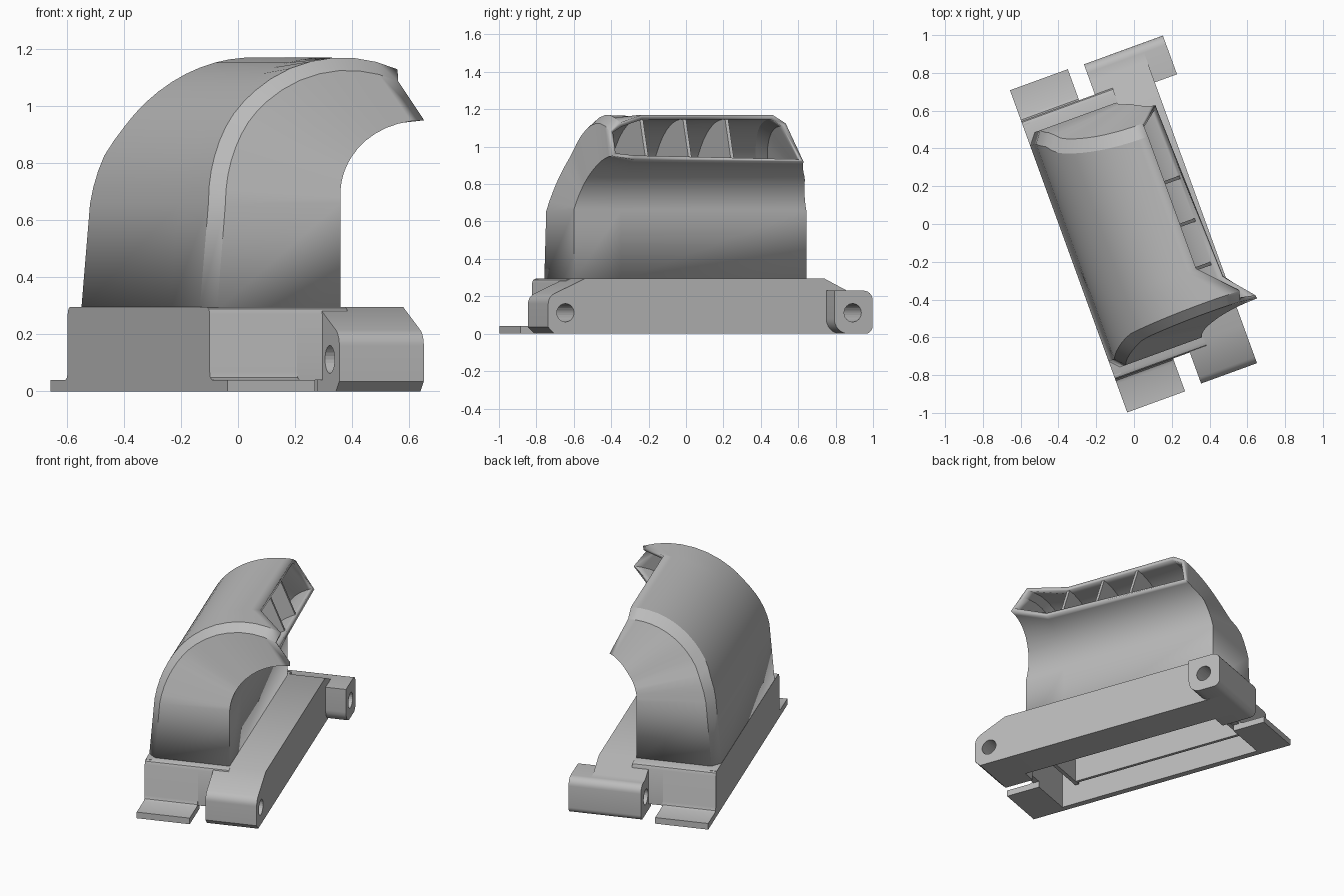
import bpy, bmesh, math
from mathutils import Vector

if "Cube" in bpy.data.objects:
    bpy.data.objects.remove(bpy.data.objects["Cube"], do_unlink=True)

# Single grey plastic
grey = bpy.data.materials.new("grey_plastic")
grey.use_nodes = True
COL = (0.5, 0.5, 0.5, 1)
grey.diffuse_color = COL
grey.node_tree.nodes["Principled BSDF"].inputs["Base Color"].default_value = COL

A = math.radians(20)
CA, SA = math.cos(A), math.sin(A)


def place(u, v, z):
    """Across (u), along (v), up (z): the whole part is turned 20 degrees."""
    return Vector((u * CA - v * SA, u * SA + v * CA, z))


def finish(name, bm):
    me = bpy.data.meshes.new(name)
    bm.to_mesh(me)
    bm.free()
    ob = bpy.data.objects.new(name, me)
    bpy.context.collection.objects.link(ob)
    me.materials.append(grey)
    return ob


def smooth(ob, angle=30):
    bpy.ops.object.select_all(action='DESELECT')
    ob.select_set(True)
    bpy.context.view_layer.objects.active = ob
    bpy.ops.object.shade_smooth_by_angle(angle=math.radians(angle))


def prism(name, pts, a, b, axis="u"):
    """Extrude a profile: (v, z) points along u, or (u, z) points along v."""
    def mk(p, w):
        return place(w, p[0], p[1]) if axis == "u" else place(p[0], w, p[1])
    bm = bmesh.new()
    lo = [bm.verts.new(mk(p, a)) for p in pts]
    hi = [bm.verts.new(mk(p, b)) for p in pts]
    n = len(pts)
    bm.faces.new(lo)
    bm.faces.new(hi[::-1])
    for i in range(n):
        j = (i + 1) % n
        bm.faces.new((lo[j], lo[i], hi[i], hi[j]))
    bmesh.ops.recalc_face_normals(bm, faces=bm.faces)
    return finish(name, bm)


def box(name, u0, u1, v0, v1, z0, z1):
    return prism(name, [(v0, z0), (v1, z0), (v1, z1), (v0, z1)], u0, u1)


def interp(table, z):
    if z <= table[0][0]:
        return table[0][1]
    for (z0, a), (z1, b) in zip(table, table[1:]):
        if z <= z1:
            return a + (b - a) * (z - z0) / (z1 - z0)
    return table[-1][1]


# ---- Curved duct: outer and inner elbow curves ----
def outer(deg, inset=0.0):
    t = math.radians(deg)
    return (0.2 - (0.545 - inset) * math.cos(t), 0.6 + (0.57 - inset) * math.sin(t))


def inner(deg, grow=0.0):
    t = math.radians(deg)
    return (0.478 + (0.345 + grow) * math.cos(t), 0.66 + (0.29 + grow) * math.sin(t))


def front_end(z):
    return -interp([(0.66, 0.687), (0.83, 0.635), (0.96, 0.59), (1.17, 0.57)], z)


def back_end(z):
    return interp([(0.66, 0.636), (0.83, 0.605), (0.91, 0.555), (1.17, 0.47)], z)


def station(ob, ok, of, ifr, ibk, ir_f, ir_k, ir_b):
    """Eight-point closed loop around the duct."""
    return [place(ob[0], back_end(ob[1]) - 0.06, ob[1]),
            place(ok[0], -0.335, ok[1]),
            place(of[0], front_end(of[1]) + 0.05, of[1]),
            place(ifr[0], front_end(ifr[1]), ifr[1]),
            place(ir_f[0], front_end(ir_f[1]), ir_f[1]),
            place(ir_k[0], -0.418, ir_k[1]),
            place(ir_b[0], back_end(ir_b[1]), ir_b[1]),
            place(ibk[0], back_end(ibk[1]), ibk[1])]


N = 15
foot_o, foot_i, foot_r = (-0.375, 0.285), (-0.328, 0.285), (0.133, 0.285)
loops = [station(foot_o, foot_o, foot_o, foot_i, foot_i, foot_r, foot_r, foot_r)]
for i in range(N + 1):
    t = i / N
    flare = max(0.0, (t - 0.55) / 0.45)      # front corner of the mouth reaches further out
    a = 6 + 87 * t
    b = 180 - 63 * t
    loops.append(station(outer(a), outer(a), outer(a + 19 * flare),
                         outer(a + 19 * flare, 0.045), outer(a, 0.045),
                         inner(b - 27 * flare), inner(b - 5 * flare), inner(b)))

bm = bmesh.new()
rows = [[bm.verts.new(p) for p in lp] for lp in loops]
for r0, r1 in zip(rows, rows[1:]):
    for k in range(8):
        m = (k + 1) % 8
        bm.faces.new((r0[k], r0[m], r1[m], r1[k]))
bm.faces.ensure_lookup_table()
bm.normal_update()
if bm.faces[0].normal.dot(place(-1, 0, 0)) < 0:
    bmesh.ops.reverse_faces(bm, faces=bm.faces)
duct = finish("duct_shell", bm)
sol = duct.modifiers.new("wall", 'SOLIDIFY')
sol.thickness = 0.025
sol.offset = -1
smooth(duct, 25)

# ---- Vanes inside the duct mouth ----
for n, v in enumerate((-0.335, -0.09, 0.15)):
    top = [outer(35 + 57 * i / 10, 0.012) for i in range(11)]
    low = [inner(117 + 45 * i / 10, 0.012) for i in range(11)]
    prism("vane_%d" % (n + 1), top + low, v - 0.009, v + 0.009, "v")

# ---- Base: end walls with flat feet, side wall, top ledges ----
for name, s, v in (("front", -1, 0.74), ("back", 1, 0.715)):
    tip = 0.925 if s < 0 else 0.89
    foot = [(tip, 0), (tip, 0.04), (v + 0.025, 0.04), (v + 0.007, 0.048), (v, 0.068),
            (v, 0.27), (v - 0.007, 0.288), (v - 0.025, 0.295), (0.58, 0.295),
            (0.58, 0.262), (v - 0.04, 0.262), (v - 0.04, 0)]
    smooth(prism(name + "_foot_wall", [(s * p, z) for p, z in foot], -0.375, -0.049))
    ledge = [(v, 0.04), (v, 0.27), (v - 0.007, 0.288), (v - 0.025, 0.295), (0.58, 0.295),
             (0.58, 0.262), (v - 0.04, 0.262), (v - 0.04, 0.04)]
    smooth(prism(name + "_gap_wall", [(s * p, z) for p, z in ledge], -0.049, 0.14))
    box(name + "_collar", -0.32, 0.135, min(s * 0.6, s * 0.575), max(s * 0.6, s * 0.575), 0.12, 0.29)
box("side_wall", -0.375, -0.335, -0.72, 0.695, 0, 0.295)
box("side_collar", -0.3, -0.28, -0.6, 0.6, 0.12, 0.29)


# ---- Hinge bar, lugs and ear ----
def corner(cv, cz, r, a0, a1, n=6):
    return [(cv + r * math.cos(math.radians(a0 + (a1 - a0) * i / n)),
             cz + r * math.sin(math.radians(a0 + (a1 - a0) * i / n))) for i in range(n + 1)]


front_nose = corner(-0.855, 0.16, 0.06, 180, 115) + [(-0.705, 0.295)]
back_nose = [(0.656, 0.295), (0.785, 0.23)] + corner(0.835, 0.18, 0.05, 90, 0)
bar = [(-0.88, 0), (-0.915, 0.035)] + front_nose + back_nose + corner(0.845, 0.04, 0.04, 0, -90)
parts = [prism("hinge_bar", bar, 0.133, 0.36),
         prism("front_lug", [(-0.69, 0), (-0.88, 0), (-0.915, 0.035)] + front_nose + [(-0.69, 0.295)],
               0.045, 0.1335),
         prism("back_lug", [(0.65, 0), (0.65, 0.295)] + back_nose + corner(0.845, 0.04, 0.04, 0, -90),
               0.04, 0.1335),
         prism("hinge_ear", corner(0.747, 0.08, 0.08, 270, 180) + [(0.667, 0.23)]
               + corner(0.835, 0.18, 0.05, 90, 0) + corner(0.845, 0.04, 0.04, 0, -90),
               0.3595, 0.485)]

# Pin holes through the hinge
pins = [prism("pin_cutter_%d" % n, corner(v, 0.112, 0.049, 0, 345, 23), -0.02, 0.6)
        for n, v in enumerate((-0.817, 0.772))]
for ob in parts:
    for pin in pins:
        cut = ob.modifiers.new("pin_hole", 'BOOLEAN')
        cut.operation = 'DIFFERENCE'
        cut.solver = 'EXACT'
        cut.object = pin
    smooth(ob)
for pin in pins:
    pin.hide_render = True
    pin.hide_viewport = True
    pin.display_type = 'WIRE'
